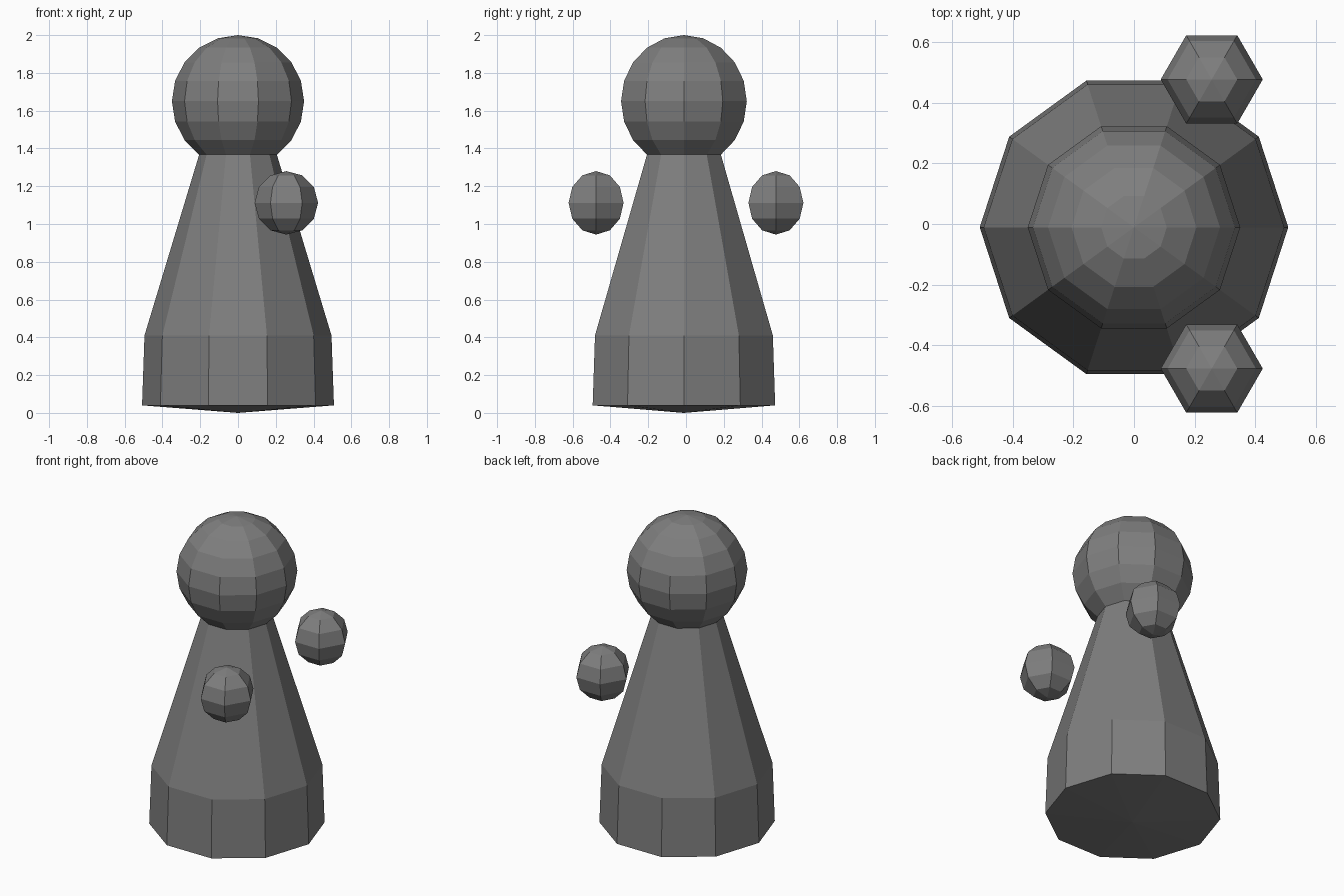
import bpy, bmesh
from math import sin, cos, pi, radians

if "Cube" in bpy.data.objects:
    bpy.data.objects.remove(bpy.data.objects["Cube"])

dark = bpy.data.materials.new("dark_grey")
dark.diffuse_color = (0.21, 0.21, 0.21, 1)
dark.use_nodes = True
dark.node_tree.nodes["Principled BSDF"].inputs["Base Color"].default_value = dark.diffuse_color


def lathe(name, profile, sides, location):
    """Closed flat-faced solid turned about z; profile starts and ends on the axis."""
    bm = bmesh.new()
    bottom = bm.verts.new((0, 0, profile[0][1]))
    top = bm.verts.new((0, 0, profile[-1][1]))
    rings = [[bm.verts.new((r * cos(2 * pi * i / sides), r * sin(2 * pi * i / sides), z))
              for i in range(sides)] for r, z in profile[1:-1]]
    for i in range(sides):
        j = (i + 1) % sides
        bm.faces.new((bottom, rings[0][j], rings[0][i]))
        for a, b in zip(rings, rings[1:]):
            bm.faces.new((a[i], a[j], b[j], b[i]))
        bm.faces.new((rings[-1][i], rings[-1][j], top))
    mesh = bpy.data.meshes.new(name)
    bm.to_mesh(mesh)
    bm.free()
    mesh.materials.append(dark)
    obj = bpy.data.objects.new(name, mesh)
    obj.location = location
    bpy.context.collection.objects.link(obj)
    return obj


def arc(radius, centre, start, step):
    """Profile points of a ball from a starting latitude to its top."""
    return [(radius * cos(radians(a)), centre + radius * sin(radians(a)))
            for a in range(start, 91, step)]


# Ten-sided robe flowing into the round head at the neck
body = [(0, 0), (0.508, 0.04), (0.495, 0.41)]
head = arc(0.35, 1.65, -54, 18)
lathe("body_and_head", body + head, 10, (0, -0.011, 0))

# Floating six-sided hands on either side
for name, y in (("hand_back", 0.476), ("hand_front", -0.476)):
    lathe(name, arc(0.168, 0, -90, 30), 6, (0.256, y, 1.112))
